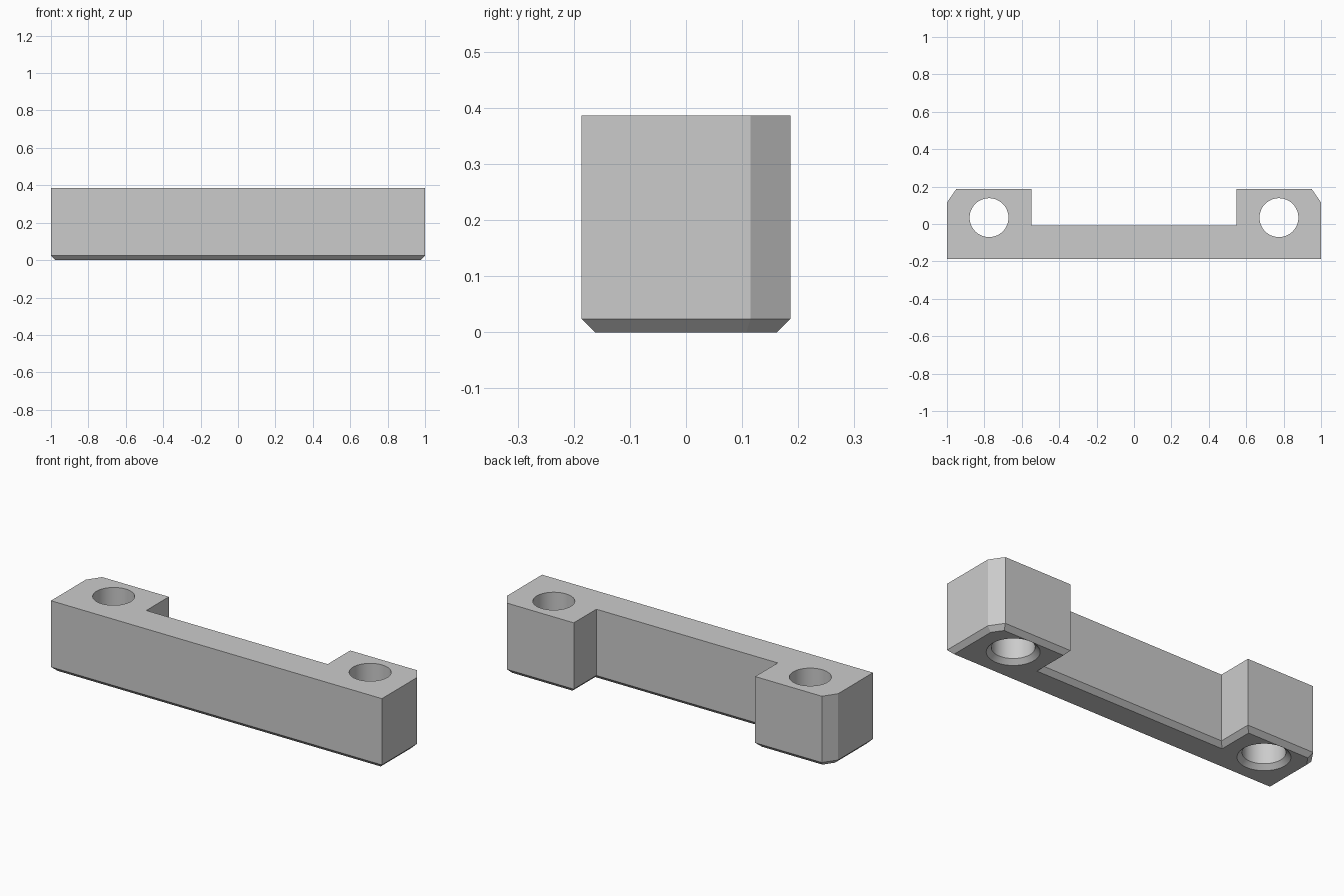
import bpy
import bmesh
from mathutils import Vector

cube = bpy.data.objects.get("Cube")
if cube:
    bpy.data.objects.remove(cube, do_unlink=True)

HEIGHT = 0.386
CHAMFER = 0.024
HOLE_X, HOLE_Y, HOLE_R = 0.775, 0.034, 0.104

grey = bpy.data.materials.new("light grey")
grey.use_nodes = True
grey.diffuse_color = (0.6, 0.6, 0.6, 1)
grey.node_tree.nodes["Principled BSDF"].inputs["Base Color"].default_value = (0.6, 0.6, 0.6, 1)


def inset(points, d):
    """Mitred inward offset of a counter-clockwise outline."""
    result = []
    for i, p in enumerate(points):
        a = (p - points[i - 1]).normalized()
        b = (points[(i + 1) % len(points)] - p).normalized()
        na, nb = Vector((-a.y, a.x)), Vector((-b.y, b.x))
        result.append(p + (na + nb) * d / (1 + na.dot(nb)))
    return result


def loft(name, rings):
    """Solid through a stack of (outline, z) rings, listed from the bottom up."""
    bm = bmesh.new()
    loops = [[bm.verts.new((p.x, p.y, z)) for p in pts] for pts, z in rings]
    for low, high in zip(loops, loops[1:]):
        for i in range(len(low)):
            j = (i + 1) % len(low)
            bm.faces.new((low[i], low[j], high[j], high[i]))
    bm.faces.new(loops[0][::-1])
    bm.faces.new(loops[-1])
    mesh = bpy.data.meshes.new(name)
    bm.to_mesh(mesh)
    bm.free()
    mesh.materials.append(grey)
    obj = bpy.data.objects.new(name, mesh)
    bpy.context.collection.objects.link(obj)
    return obj


def circle(x, r, n=64):
    start = Vector((r, 0))
    points = []
    for i in range(n):
        v = start.to_3d()
        v.rotate(Vector((1, 0, 0)).rotation_difference(Vector((1, 0, 0))))
        points.append(v)
    return points


def ring(x, r, n=64):
    from math import cos, sin, tau
    return [Vector((x + r * cos(tau * i / n), HOLE_Y + r * sin(tau * i / n))) for i in range(n)]


# Bar outline: straight front, two rear lugs with clipped outer corners
half = [Vector(p) for p in ((1, -0.186), (1, 0.115), (0.951, 0.186), (0.548, 0.186), (0.548, -0.009))]
outline = half + [Vector((-p.x, p.y)) for p in reversed(half)]
bracket = loft("mounting_bar", [(inset(outline, CHAMFER), 0), (outline, CHAMFER), (outline, HEIGHT)])

# Screw holes with a flared lower rim
for side, x in (("left", HOLE_X), ("right", -HOLE_X)):
    flare = HOLE_R + CHAMFER
    cutter = loft(side + "_hole_cutter", [
        (ring(x, flare + 0.02), -0.02), (ring(x, HOLE_R), CHAMFER), (ring(x, HOLE_R), HEIGHT + 0.1)])
    cutter.hide_render = True
    cutter.hide_set(True)
    cut = bracket.modifiers.new(side + "_hole", "BOOLEAN")
    cut.operation = "DIFFERENCE"
    cut.solver = "EXACT"
    cut.object = cutter

# Bake the holes and remove the cutters
bpy.ops.object.select_all(action="DESELECT")
bracket.select_set(True)
bpy.context.view_layer.objects.active = bracket
for mod in list(bracket.modifiers):
    cutter = mod.object
    bpy.ops.object.modifier_apply(modifier=mod.name)
    bpy.data.objects.remove(cutter, do_unlink=True)
bpy.ops.object.shade_smooth_by_angle(angle=0.4)
